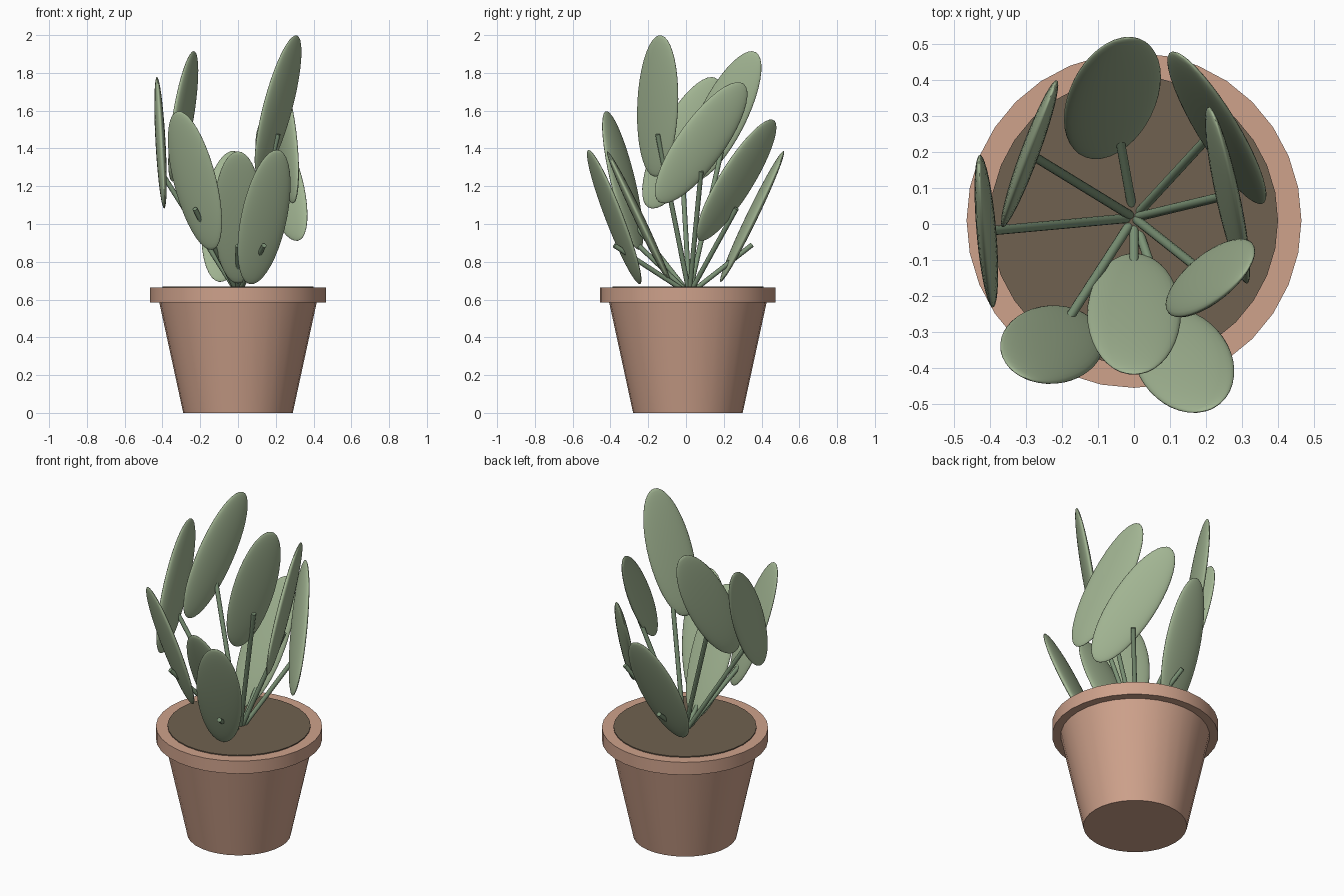
import bpy, bmesh, math
from mathutils import Vector, Matrix

if "Cube" in bpy.data.objects:
    bpy.data.objects.remove(bpy.data.objects["Cube"])

POT_Y = 0.01


def material(name, rgb):
    m = bpy.data.materials.new(name)
    m.diffuse_color = (*rgb, 1)
    m.use_nodes = True
    m.node_tree.nodes["Principled BSDF"].inputs["Base Color"].default_value = m.diffuse_color
    return m


clay = material("clay", (0.62, 0.36, 0.26))
dirt = material("soil", (0.16, 0.12, 0.08))
green = material("leaf_green", (0.36, 0.46, 0.29))
dark_green = material("stem_green", (0.20, 0.29, 0.18))


def finish(name, bm, mat, matrix, angle=40):
    mesh = bpy.data.meshes.new(name)
    bm.to_mesh(mesh)
    bm.free()
    ob = bpy.data.objects.new(name, mesh)
    bpy.context.collection.objects.link(ob)
    mesh.materials.append(mat)
    ob.matrix_world = matrix
    bpy.ops.object.select_all(action='DESELECT')
    ob.select_set(True)
    bpy.context.view_layer.objects.active = ob
    bpy.ops.object.shade_smooth_by_angle(angle=math.radians(angle))
    return ob


def cone(name, r1, r2, start, end, sides, mat):
    """Tapered cylinder between two points."""
    start, end = Vector(start), Vector(end)
    axis = end - start
    bm = bmesh.new()
    bmesh.ops.create_cone(bm, cap_ends=True, segments=sides, radius1=r1, radius2=r2, depth=axis.length)
    rot = Vector((0, 0, 1)).rotation_difference(axis).to_matrix().to_4x4()
    return finish(name, bm, mat, Matrix.Translation((start + end) / 2) @ rot)


def leaf(name, centre, tip, normal):
    """Flattened ellipsoid: long axis along tip, flat side facing normal."""
    u = Vector(tip).normalized()
    n = Vector(normal)
    n = (n - u * n.dot(u)).normalized()
    w = u.cross(n)
    frame = Matrix((w, n, u)).transposed() @ Matrix.Diagonal((0.13, 0.026, 0.387))
    bm = bmesh.new()
    bmesh.ops.create_uvsphere(bm, u_segments=32, v_segments=20, radius=1)
    bmesh.ops.transform(bm, matrix=frame.to_4x4(), verts=bm.verts)
    bmesh.ops.recalc_face_normals(bm, faces=bm.faces)
    return finish(name, bm, green, Matrix.Translation(centre), 180)


# pot, rim and soil
cone("pot_body", 0.29, 0.42, (0, POT_Y, 0), (0, POT_Y, 0.60), 32, clay)
cone("pot_rim", 0.465, 0.465, (0, POT_Y, 0.585), (0, POT_Y, 0.663), 32, clay)
cone("soil", 0.40, 0.40, (0, POT_Y, 0.62), (0, POT_Y, 0.669), 32, dirt)

# leaves: centre, long-axis direction, outward facing direction
leaves = [
    ((-0.41, -0.02, 1.43), (-0.02, 0.178, 0.343), (-1, -0.04, -0.04)),
    ((-0.29, 0.195, 1.57), (0.066, 0.18, 0.35), (-1, 0.375, -0.015)),
    ((0.26, 0.08, 1.43), (-0.041, 0.228, 0.316), (1, 0.337, -0.113)),
    ((-0.228, -0.335, 1.23), (-0.09, -0.085, 0.369), (-0.546, -1, -0.364)),
    ((0.0, -0.25, 1.035), (0.0, -0.165, 0.345), (0, -1, -0.48)),
    ((-0.06, 0.35, 1.04), (0.04, 0.165, 0.34), (-0.13, 1, -0.466)),
    ((0.212, -0.15, 1.625), (0.10, 0.02, 0.373), (0.0415, -0.0297, -0.0095)),
    ((0.23, 0.267, 1.232), (-0.101, 0.202, 0.314), (0.032, 0.035, -0.012)),
    ((0.138, -0.38, 1.037), (0.07, -0.135, 0.355), (0.33, -0.94, -0.42)),
]
for i, (c, tip, n) in enumerate(leaves, 1):
    leaf(f"leaf_{i}", c, tip, n)
    # stem ends a little below the leaf centre
    cone(f"stem_{i}", 0.013, 0.013, (0, 0.0175, 0.63), (c[0], c[1], c[2] - 0.15), 12, dark_green)
